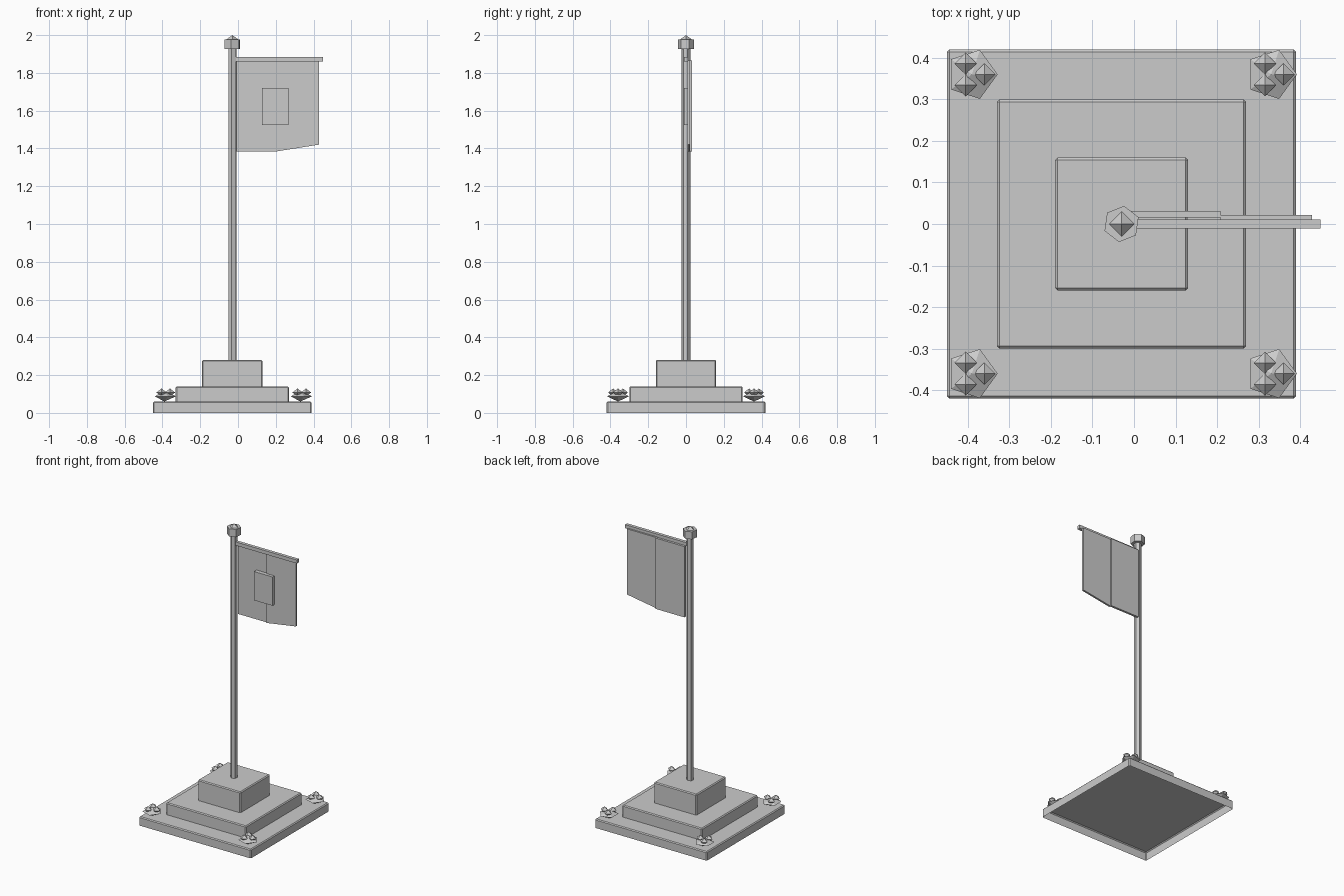
import bpy, bmesh, math
from mathutils import Matrix

if "Cube" in bpy.data.objects:
    bpy.data.objects.remove(bpy.data.objects["Cube"], do_unlink=True)

stone = bpy.data.materials.new("plain grey")
stone.use_nodes = True
grey = (0.6, 0.6, 0.6, 1)
stone.diffuse_color = grey
stone.node_tree.nodes["Principled BSDF"].inputs["Base Color"].default_value = grey

AXIS_X = -0.03  # the pole and plinth share this centre


def finish(name, bm):
    mesh = bpy.data.meshes.new(name)
    bm.to_mesh(mesh)
    bm.free()
    mesh.materials.append(stone)
    obj = bpy.data.objects.new(name, mesh)
    bpy.context.collection.objects.link(obj)
    return obj


def new_box(x, y, z):
    """Box mesh from (low, high) ranges."""
    bm = bmesh.new()
    size = [b - a for a, b in (x, y, z)]
    mid = [(a + b) / 2 for a, b in (x, y, z)]
    bmesh.ops.create_cube(bm, size=1, matrix=Matrix.Translation(mid) @ Matrix.Diagonal((*size, 1)))
    return bm


def step(name, half, z):
    """Square step, open underneath, with chamfered top and corner edges."""
    bm = new_box((AXIS_X - half, AXIS_X + half), (-half, half), z)
    under = [f for f in bm.faces if f.normal.z < -0.5]
    bmesh.ops.delete(bm, geom=under, context="FACES_ONLY")
    edges = [e for e in bm.edges if not e.is_boundary]
    bmesh.ops.bevel(bm, geom=edges, offset=0.006, segments=1, affect="EDGES")
    return finish(name, bm)


def hex_post(name, radius, z):
    """Upright six-sided post on the pole axis."""
    bm = bmesh.new()
    place = Matrix.Translation((AXIS_X, 0, sum(z) / 2)) @ Matrix.Rotation(math.radians(-8), 4, "Z")
    bmesh.ops.create_cone(bm, cap_ends=True, segments=6, radius1=radius,
                          radius2=radius, depth=z[1] - z[0], matrix=place)
    return finish(name, bm)


def bipyramid(name, centre, sides, radius, half_height):
    bm = bmesh.new()
    cx, cy, cz = centre
    top = bm.verts.new((cx, cy, cz + half_height))
    bottom = bm.verts.new((cx, cy, cz - half_height))
    ring = [bm.verts.new((cx + radius * math.cos(math.tau * i / sides),
                          cy + radius * math.sin(math.tau * i / sides), cz))
            for i in range(sides)]
    for i in range(sides):
        a, b = ring[i], ring[(i + 1) % sides]
        bm.faces.new((a, b, top))
        bm.faces.new((b, a, bottom))
    return finish(name, bm)


def panel(name, outline, y):
    """Flat cloth piece: an x-z outline extruded between two y values."""
    bm = bmesh.new()
    face = bm.faces.new([bm.verts.new((px, y[0], pz)) for px, pz in outline])
    new = bmesh.ops.extrude_face_region(bm, geom=[face], use_keep_orig=True)["geom"]
    verts = [v for v in new if isinstance(v, bmesh.types.BMVert)]
    bmesh.ops.translate(bm, verts=verts, vec=(0, y[1] - y[0], 0))
    bmesh.ops.recalc_face_normals(bm, faces=bm.faces)
    return finish(name, bm)


# Stepped plinth
step("lower_step", 0.42, (0, 0.06))
step("middle_step", 0.3, (0.06, 0.14))
step("upper_block", 0.16, (0.14, 0.28))

# Pole with its cap and pointed finial
hex_post("pole", 0.023, (0.28, 1.93))
hex_post("pole_cap", 0.044, (1.927, 1.978))
bipyramid("finial", (AXIS_X, 0, 1.978), 4, 0.03, 0.022)

# Banner: crossbar, two cloth panels and a raised emblem plate
finish("crossbar", new_box((AXIS_X, 0.449), (-0.011, 0.011), (1.86, 1.884)))
panel("inner_cloth", [(-0.01, 1.385), (0.208, 1.385), (0.208, 1.865), (-0.01, 1.865)],
      (0.016, 0.031))
panel("outer_cloth", [(0.208, 1.385), (0.428, 1.42), (0.428, 1.865), (0.208, 1.865)],
      (0.009, 0.022))
finish("emblem_plate", new_box((0.128, 0.267), (-0.011, 0.017), (1.525, 1.72)))

# Flower cluster on each corner of the lower step
for side, sx in (("left", 1), ("right", -1)):
    for end, sy in (("front", -1), ("back", 1)):
        x, y = AXIS_X + sx * 0.36, sy * 0.36
        bipyramid(f"foliage_{end}_{side}", (x, y, 0.088), 5, 0.062, 0.028)
        for i in range(3):
            a = math.tau * i / 3
            bipyramid(f"bloom_{end}_{side}_{i + 1}",
                      (x + 0.03 * math.cos(a), y + 0.03 * math.sin(a), 0.108), 4, 0.027, 0.021)
